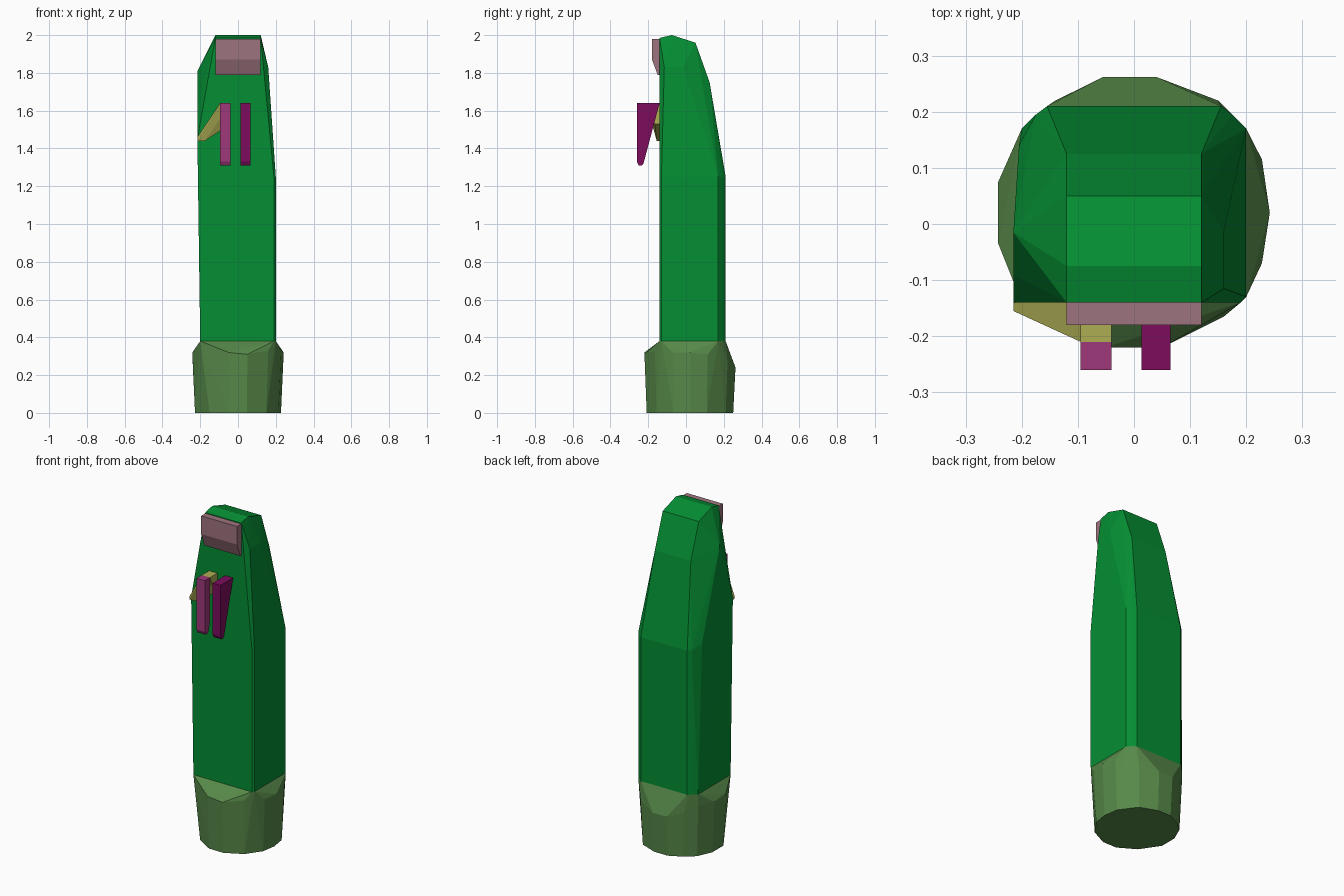
import bpy, bmesh

if "Cube" in bpy.data.objects:
    bpy.data.objects.remove(bpy.data.objects["Cube"])


def material(name, rgb):
    """Screen colour converted to linear."""
    m = bpy.data.materials.new(name)
    m.diffuse_color = (*[c ** 2.25 for c in rgb], 1)
    m.use_nodes = True
    m.node_tree.nodes["Principled BSDF"].inputs["Base Color"].default_value = m.diffuse_color
    return m


def finish(name, bm, mat):
    bmesh.ops.recalc_face_normals(bm, faces=bm.faces[:])
    me = bpy.data.meshes.new(name)
    bm.to_mesh(me)
    bm.free()
    ob = bpy.data.objects.new(name, me)
    bpy.context.collection.objects.link(ob)
    me.materials.append(mat)
    return ob


def hull(name, pts, mat):
    """Faceted solid wrapped round a few cross-section points."""
    bm = bmesh.new()
    for p in pts:
        bm.verts.new(p)
    res = bmesh.ops.convex_hull(bm, input=bm.verts[:])
    loose = {v for v in res["geom_interior"] + res["geom_unused"]
             if isinstance(v, bmesh.types.BMVert)}
    bmesh.ops.delete(bm, geom=list(loose), context='VERTS')
    bmesh.ops.dissolve_limit(bm, angle_limit=0.01, verts=bm.verts[:], edges=bm.edges[:])
    return finish(name, bm, mat)


def extrude_x(name, profile, x0, x1, mat):
    """Side profile (y, z) extruded across x."""
    bm = bmesh.new()
    a = [bm.verts.new((x0, y, z)) for y, z in profile]
    b = [bm.verts.new((x1, y, z)) for y, z in profile]
    bm.faces.new(a)
    bm.faces.new(b)
    n = len(a)
    for i in range(n):
        j = (i + 1) % n
        bm.faces.new((a[i], a[j], b[j], b[i]))
    return finish(name, bm, mat)


green = material("green", (0.055, 0.56, 0.22))
olive = material("olive", (0.35, 0.54, 0.30))
rose = material("dusty_rose", (0.62, 0.46, 0.50))
mauve = material("mauve", (0.62, 0.24, 0.48))
plum = material("plum", (0.495, 0.085, 0.375))
yellow = material("yellow", (0.68, 0.68, 0.34))

# Tall body
section = [(-0.20, -0.14), (0.19, -0.14), (0.20, -0.13), (0.20, 0.17),
           (0.175, 0.195), (0.155, 0.21), (-0.155, 0.21), (-0.175, 0.195), (-0.20, 0.17)]
body = [(x, y, 0.38) for x, y in section]
body += [(x, y, 1.25) for x, y in section[1:-1]]
body += [(-0.212, -0.14, 1.25), (-0.205, 0.14, 1.28), (-0.215, -0.14, 1.45),
         (-0.215, -0.09, 1.62), (-0.215, -0.015, 1.81),
         (0.16, -0.115, 1.83), (0.16, -0.015, 1.83)]
for x in (-0.12, 0.12):
    body += [(x, -0.14, 1.985), (x, -0.075, 2.0), (x, 0.05, 1.96), (x, 0.125, 1.75)]
hull("body", body, green)

# Chunky faceted base
ring = [(-0.055, 0.262, 0.24), (0.04, 0.262, 0.24), (0.15, 0.22, 0.27), (0.228, 0.115, 0.31),
        (0.242, 0.02, 0.32), (0.228, -0.07, 0.32), (0.16, -0.165, 0.33), (0.05, -0.22, 0.31),
        (-0.05, -0.22, 0.32), (-0.16, -0.155, 0.35), (-0.242, -0.035, 0.32),
        (-0.242, 0.075, 0.31), (-0.2, 0.17, 0.31), (-0.14, 0.22, 0.27)]
base = [(x * 0.94, (y - 0.02) * 0.95 + 0.02, 0) for x, y, z in ring]
base += ring + [(x, y, 0.38) for x, y in section]
hull("base", base, olive)

# Front plaque near the top
extrude_x("top_plaque", [(-0.14, 1.98), (-0.18, 1.98), (-0.18, 1.87),
                         (-0.15, 1.79), (-0.14, 1.79)], -0.12, 0.12, rose)

# Two hanging fins
extrude_x("left_fin", [(-0.21, 1.64), (-0.26, 1.64), (-0.26, 1.33), (-0.25, 1.31),
                       (-0.235, 1.31), (-0.225, 1.32), (-0.21, 1.38)], -0.095, -0.04, mauve)
extrude_x("right_fin", [(-0.14, 1.64), (-0.26, 1.64), (-0.26, 1.33), (-0.25, 1.31),
                        (-0.235, 1.31), (-0.225, 1.32)], 0.013, 0.065, plum)

# Slanted bracket behind the left fin
bracket = [(-0.215, -0.14, 1.46), (-0.215, -0.155, 1.46), (-0.215, -0.14, 1.44),
           (-0.215, -0.155, 1.44), (-0.175, -0.14, 1.44), (-0.175, -0.155, 1.44)]
for x in (-0.095, -0.04):
    bracket += [(x, -0.14, 1.64), (x, -0.21, 1.64), (x, -0.165, 1.53), (x, -0.14, 1.53)]
hull("bracket", bracket, yellow)
